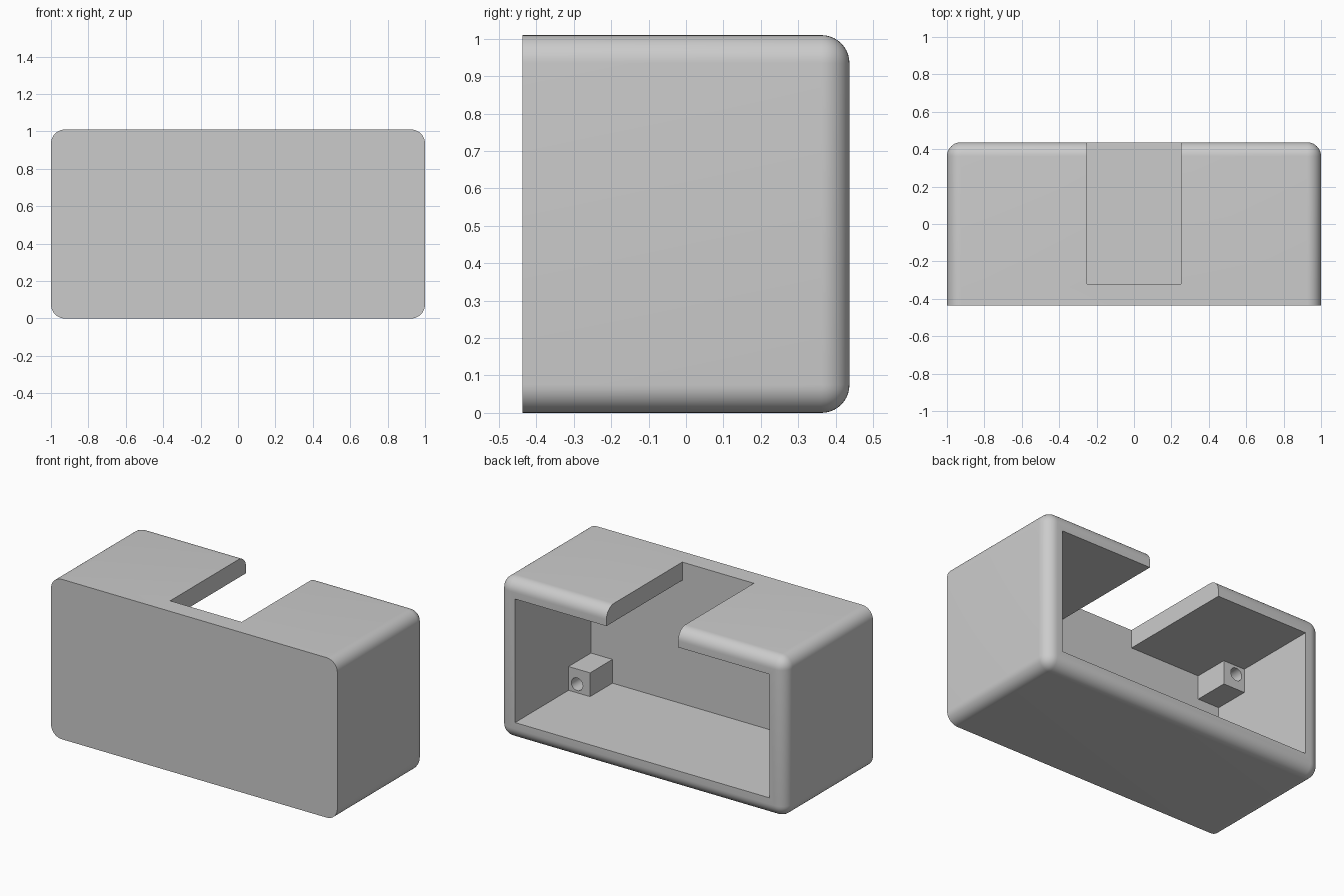
import bpy, bmesh, math
from mathutils import Matrix, Vector

default_cube = bpy.data.objects.get("Cube")
if default_cube:
    bpy.data.objects.remove(default_cube, do_unlink=True)

# Main sizes
HALF_X, HALF_Y, HEIGHT = 1.0, 0.437, 1.01
WALL, ROUND = 0.115, 0.075
IN_X, IN_Y = 0.888, -0.32
FLOOR, CEILING = WALL, HEIGHT - WALL
SLOT_X = 0.25
BOSS, BOSS_BACK = 0.15, -0.097
EMBED = 0.01

grey = bpy.data.materials.new("light_grey_plastic")
grey.use_nodes = True
grey.diffuse_color = (0.6, 0.6, 0.6, 1)
grey.node_tree.nodes["Principled BSDF"].inputs["Base Color"].default_value = grey.diffuse_color


def make_object(name, bm):
    bmesh.ops.recalc_face_normals(bm, faces=bm.faces)
    mesh = bpy.data.meshes.new(name)
    bm.to_mesh(mesh)
    bm.free()
    mesh.materials.append(grey)
    obj = bpy.data.objects.new(name, mesh)
    bpy.context.collection.objects.link(obj)
    return obj


def box(low, high):
    low, high = Vector(low), Vector(high)
    bm = bmesh.new()
    place = Matrix.Translation((low + high) / 2) @ Matrix.Diagonal((*(high - low), 1))
    bmesh.ops.create_cube(bm, size=1, matrix=place)
    return bm


def activate(obj):
    bpy.ops.object.select_all(action='DESELECT')
    obj.select_set(True)
    bpy.context.view_layer.objects.active = obj


def cut(obj, cutter):
    mod = obj.modifiers.new("cut", 'BOOLEAN')
    mod.operation, mod.solver, mod.object = 'DIFFERENCE', 'EXACT', cutter
    activate(obj)
    bpy.ops.object.modifier_apply(modifier=mod.name)
    bpy.data.objects.remove(cutter, do_unlink=True)
    bpy.ops.object.shade_smooth_by_angle(angle=math.radians(30))


# Outer shell: every edge rounded except those of the front face
bm = box((-HALF_X, -HALF_Y, 0), (HALF_X, HALF_Y, HEIGHT))
rounded = [e for e in bm.edges if any(v.co.y > 0 for v in e.verts)]
bmesh.ops.bevel(bm, geom=rounded, offset=ROUND, offset_type='OFFSET',
                segments=10, profile=0.5, affect='EDGES')
shell = make_object("housing_shell", bm)

# Cavity and top slot share one T-shaped profile, open at the back
half = [(IN_X, FLOOR), (IN_X, CEILING), (SLOT_X, CEILING), (SLOT_X, HEIGHT + 0.2)]
profile = half + [(-x, z) for x, z in reversed(half)]
bm = bmesh.new()
face = bm.faces.new([bm.verts.new((x, IN_Y, z)) for x, z in profile])
extruded = bmesh.ops.extrude_face_region(bm, geom=[face])["geom"]
moved = [g for g in extruded if isinstance(g, bmesh.types.BMVert)]
bmesh.ops.translate(bm, verts=moved, vec=(0, 1, 0))
cut(shell, make_object("cavity_cutter", bm))

# Screw blocks in the four inner corners, each with a round hole facing back
for side, sx in (("left", 1), ("right", -1)):
    for level, wall_z, up in (("lower", FLOOR, 1), ("upper", CEILING, -1)):
        xs = sorted((sx * (IN_X + EMBED), sx * (IN_X - BOSS)))
        zs = sorted((wall_z - up * EMBED, wall_z + up * BOSS))
        bm = box((xs[0], IN_Y - EMBED, zs[0]), (xs[1], BOSS_BACK, zs[1]))
        block = make_object(f"{level}_{side}_screw_block", bm)
        hole = bmesh.new()
        place = (Matrix.Translation((sx * 0.829, BOSS_BACK - 0.05, wall_z + up * 0.054))
                 @ Matrix.Rotation(math.pi / 2, 4, 'X'))
        bmesh.ops.create_cone(hole, cap_ends=True, segments=32, radius1=0.04,
                              radius2=0.04, depth=0.3, matrix=place)
        cut(block, make_object("hole_cutter", hole))
